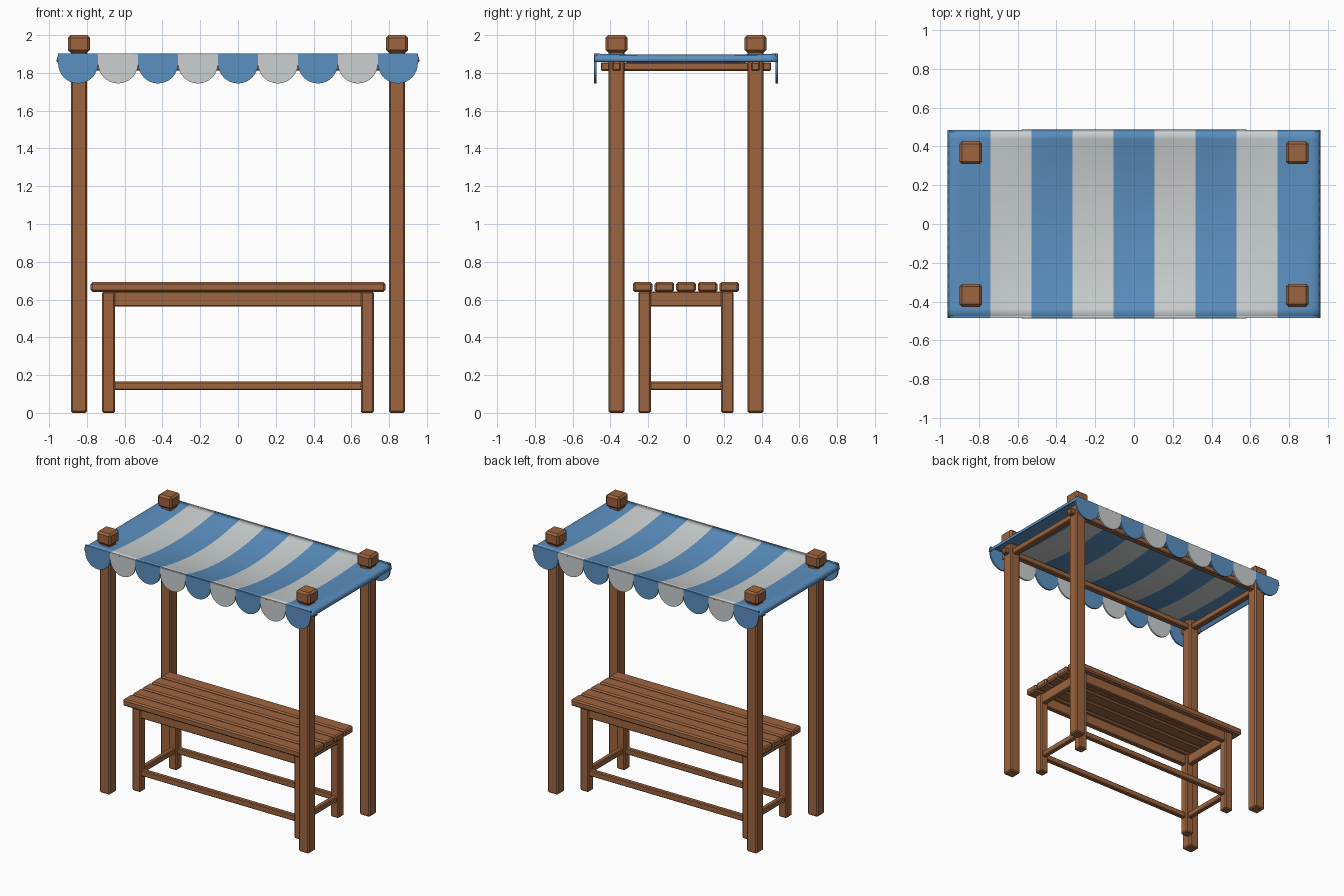
import bpy, bmesh, math

if "Cube" in bpy.data.objects:
    bpy.data.objects.remove(bpy.data.objects["Cube"])

def mat(name, rgb):
    m = bpy.data.materials.new(name)
    m.diffuse_color = (*rgb, 1)
    m.use_nodes = True
    m.node_tree.nodes["Principled BSDF"].inputs["Base Color"].default_value = m.diffuse_color
    return m

WOOD = mat("brown wood", (0.34, 0.13, 0.05))
BLUE = mat("blue cloth", (0.105, 0.28, 0.53))
PALE = mat("pale grey cloth", (0.60, 0.63, 0.63))

def finish(name, bm, mats):
    bmesh.ops.recalc_face_normals(bm, faces=bm.faces)
    me = bpy.data.meshes.new(name)
    bm.to_mesh(me)
    bm.free()
    for m in mats:
        me.materials.append(m)
    ob = bpy.data.objects.new(name, me)
    bpy.context.collection.objects.link(ob)
    return ob

def box(name, x, y, z, bevel=0.006):
    """Bevelled wooden box from (min, max) ranges."""
    bm = bmesh.new()
    bmesh.ops.create_cube(bm, size=1)
    for v in bm.verts:
        v.co = [(a + b) / 2 + c * (b - a) for (a, b), c in zip((x, y, z), v.co)]
    bmesh.ops.bevel(bm, geom=bm.edges[:], offset=bevel, segments=1, affect='EDGES')
    return finish(name, bm, [WOOD])

def around(c, w):
    return (c - w / 2, c + w / 2)

# posts with caps, and bench legs, at the four corners
for sx in (-1, 1):
    for sy in (-1, 1):
        px, py = sx * 0.842, sy * 0.368
        box("post", around(px, 0.086), around(py, 0.086), (0, 1.92), 0.009)
        box("post_cap", around(px, 0.118), around(py, 0.118), (1.908, 2.0), 0.014)
        box("bench_leg", around(sx * 0.685, 0.068), around(sy * 0.219, 0.066), (0, 0.642), 0.007)

# canopy rails, bench aprons and stretchers
for s in (-1, 1):
    box("long_canopy_rail", (-0.92, 0.92), around(s * 0.368, 0.045), (1.812, 1.857))
    box("short_canopy_rail", around(s * 0.842, 0.045), (-0.45, 0.45), (1.811, 1.856))
    box("long_apron", (-0.67, 0.67), around(s * 0.222, 0.04), (0.562, 0.643))
    box("short_apron", around(s * 0.688, 0.04), (-0.2, 0.2), (0.562, 0.643))
    box("long_stretcher", (-0.67, 0.67), around(s * 0.219, 0.036), (0.12, 0.165))
    box("short_stretcher", around(s * 0.685, 0.036), (-0.2, 0.2), (0.12, 0.165))

# bench planks
for i in range(5):
    box("bench_plank", (-0.78, 0.78), around((i - 2) * 0.1145, 0.104), (0.64, 0.692), 0.01)

# sagging striped canopy cloth, ends rolled down
N, W, HALF = 9, 0.2116, 0.485
EDGE = N * W / 2
xs = [-EDGE + i * W / 6 for i in range(1, N * 6)]
xs = [-0.962, -0.957, -0.945] + xs + [0.945, 0.957, 0.962]
xs.sort()
ys = [-HALF + 2 * HALF * j / 20 for j in range(21)]

def height(x, y):
    drop = {0.962: 0.042, 0.957: 0.018, 0.945: 0.007}.get(abs(x), 0)
    sag = 0.065 * (1 - (x / 0.962) ** 2) * (1 - (y / HALF) ** 2)
    return 1.902 - drop - sag

bm = bmesh.new()
grid = [[bm.verts.new((x, y, height(x, y))) for y in ys] for x in xs]
for i in range(len(xs) - 1):
    mid = (xs[i] + xs[i + 1]) / 2
    stripe = min(N - 1, max(0, int((mid + EDGE) / W)))
    for j in range(len(ys) - 1):
        f = bm.faces.new((grid[i][j], grid[i + 1][j], grid[i + 1][j + 1], grid[i][j + 1]))
        f.material_index = stripe % 2
        f.smooth = True
cloth = finish("canopy_cloth", bm, [BLUE, PALE])
if cloth.data.polygons[len(cloth.data.polygons) // 2].normal.z < 0:
    cloth.data.flip_normals()
sol = cloth.modifiers.new("thickness", 'SOLIDIFY')
sol.thickness = 0.008
sol.offset = -1

# scalloped valance, front and back
for sy, side in ((-1, "front"), (1, "back")):
    bm = bmesh.new()
    for k in range(N):
        cx, r = (k - (N - 1) / 2) * W, W / 2
        pts = [(cx - r, 1.902), (cx + r, 1.902)]
        pts += [(cx + r * math.cos(a), 1.85 - r * math.sin(a))
                for a in (math.pi * t / 16 for t in range(17))]
        f = bm.faces.new([bm.verts.new((x, sy * 0.474, z)) for x, z in pts])
        f.material_index = k % 2
        ext = bmesh.ops.extrude_face_region(bm, geom=[f], use_keep_orig=True)
        new = [g for g in ext["geom"] if isinstance(g, bmesh.types.BMVert)]
        bmesh.ops.translate(bm, verts=new, vec=(0, sy * 0.012, 0))
        for v in new:
            for g in v.link_faces:
                g.material_index = k % 2
    finish(side + "_valance", bm, [BLUE, PALE])
